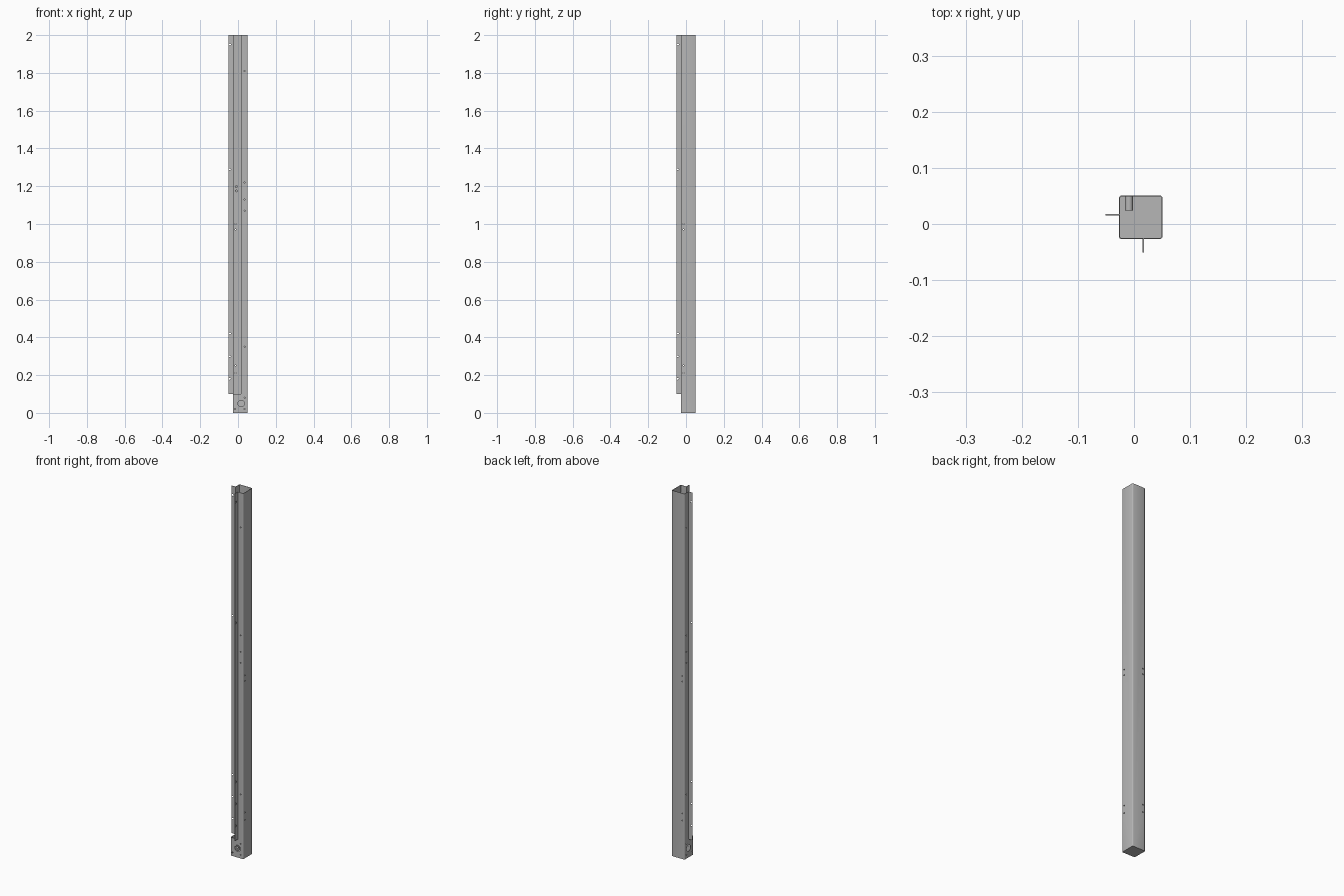
import bpy, bmesh
from math import pi
from mathutils import Matrix, Vector

if "Cube" in bpy.data.objects:
    bpy.data.objects.remove(bpy.data.objects["Cube"], do_unlink=True)

HI, LO, LIP, FIN = 0.051, -0.027, 0.0165, -0.051   # outer faces, mouth edge, fin tip
T = 0.002                                          # sheet thickness
FOOT = 0.1

steel = bpy.data.materials.new("grey steel")
steel.use_nodes = True
steel.diffuse_color = (0.47, 0.47, 0.47, 1)
steel.node_tree.nodes["Principled BSDF"].inputs["Base Color"].default_value = (0.47, 0.47, 0.47, 1)


def finish(bm, name):
    bmesh.ops.recalc_face_normals(bm, faces=bm.faces)
    mesh = bpy.data.meshes.new(name)
    bm.to_mesh(mesh)
    bm.free()
    ob = bpy.data.objects.new(name, mesh)
    bpy.context.collection.objects.link(ob)
    mesh.materials.append(steel)
    return ob


def box(name, lo, hi):
    bm = bmesh.new()
    lo, hi = Vector(lo), Vector(hi)
    bmesh.ops.create_cube(bm, size=1, matrix=Matrix.LocRotScale((lo + hi) / 2, None, hi - lo))
    return finish(bm, name)


def bent_sheet(name, path, z0, z1):
    """Folded sheet with rounded vertical corners."""
    bm = bmesh.new()
    low = [bm.verts.new((x, y, z0)) for x, y in path]
    top = [bm.verts.new((x, y, z1)) for x, y in path]
    for i in range(len(path) - 1):
        bm.faces.new((low[i], low[i + 1], top[i + 1], top[i]))
    bm.edges.ensure_lookup_table()
    folds = [e for e in bm.edges if len(e.link_faces) == 2]
    bmesh.ops.bevel(bm, geom=folds, offset=0.004, segments=3, profile=0.5, affect='EDGES')
    ob = finish(bm, name)
    mod = ob.modifiers.new("thickness", 'SOLIDIFY')
    mod.thickness = T
    mod.offset = 0
    return ob


def cylinder(bm, x, y, z, r, depth, along_x):
    """Cylinder along y, or its diagonal mirror along x."""
    turn = Matrix.Rotation(pi / 2, 4, 'Y' if along_x else 'X')
    at = (y, x, z) if along_x else (x, y, z)
    bmesh.ops.create_cone(bm, cap_ends=True, segments=20, radius1=r, radius2=r,
                          depth=depth, matrix=Matrix.Translation(at) @ turn)


# Folded post, open at the front corner
h = T / 2
a, b = LO + h, HI - h
post = bent_sheet("post_shell", [(LIP, a), (b, a), (b, b), (a, b), (a, LIP)], 0, 2)

# Fins running up both edges of the mouth
side_fin = box("side_fin", (FIN, LIP - h, FOOT), (LO + T, LIP + h, 2))
front_fin = box("front_fin", (LIP - h, FIN, FOOT), (LIP + h, LO + T, 2))

# Foot closing the corner, with its floor and inner pad
foot = bent_sheet("foot_cover", [(LIP, a), (a, a), (a, LIP)], 0, FOOT)
box("floor_plate", (LO + T, LO + T, 0), (HI - T, HI - T, T))
box("floor_pad", (LO + T, LO + T, T), (0.033, 0.033, 2 * T))

# Holes, the same on both sides of the diagonal
bm = bmesh.new()
for along_x in (False, True):
    for z in (0.18, 0.3, 0.42, 1.29, 1.95):
        cylinder(bm, -0.043, LIP, z, 0.005, 0.01, along_x)
    for z in (0.02, 0.08, 0.35, 1.07, 1.13, 1.22, 1.81):
        cylinder(bm, 0.035, LO, z, 0.003, 0.01, along_x)
    for z in (0.21, 0.25, 0.97, 1.0):
        cylinder(bm, -0.013, HI, z, 0.003, 0.01, along_x)
    cylinder(bm, -0.015, LO, 0.02, 0.003, 0.01, along_x)
    cylinder(bm, LIP, LO, 0.05, 0.017, 0.01, along_x)
cutter = finish(bm, "hole_cutter")
cutter.hide_render = True

for ob in (post, side_fin, front_fin, foot):
    mod = ob.modifiers.new("holes", 'BOOLEAN')
    mod.operation = 'DIFFERENCE'
    mod.solver = 'EXACT'
    mod.object = cutter
    bpy.context.view_layer.objects.active = ob
    for m in list(ob.modifiers):
        bpy.ops.object.modifier_apply(modifier=m.name)
bpy.data.objects.remove(cutter, do_unlink=True)

# Pair of bosses on the inner back wall
bm = bmesh.new()
for z in (1.175, 1.198):
    cylinder(bm, -0.009, 0.037, z, 0.007, 0.026, False)
bosses = finish(bm, "threaded_bosses")

for ob in (post, foot, bosses):
    bpy.ops.object.select_all(action='DESELECT')
    ob.select_set(True)
    bpy.context.view_layer.objects.active = ob
    bpy.ops.object.shade_smooth_by_angle()
